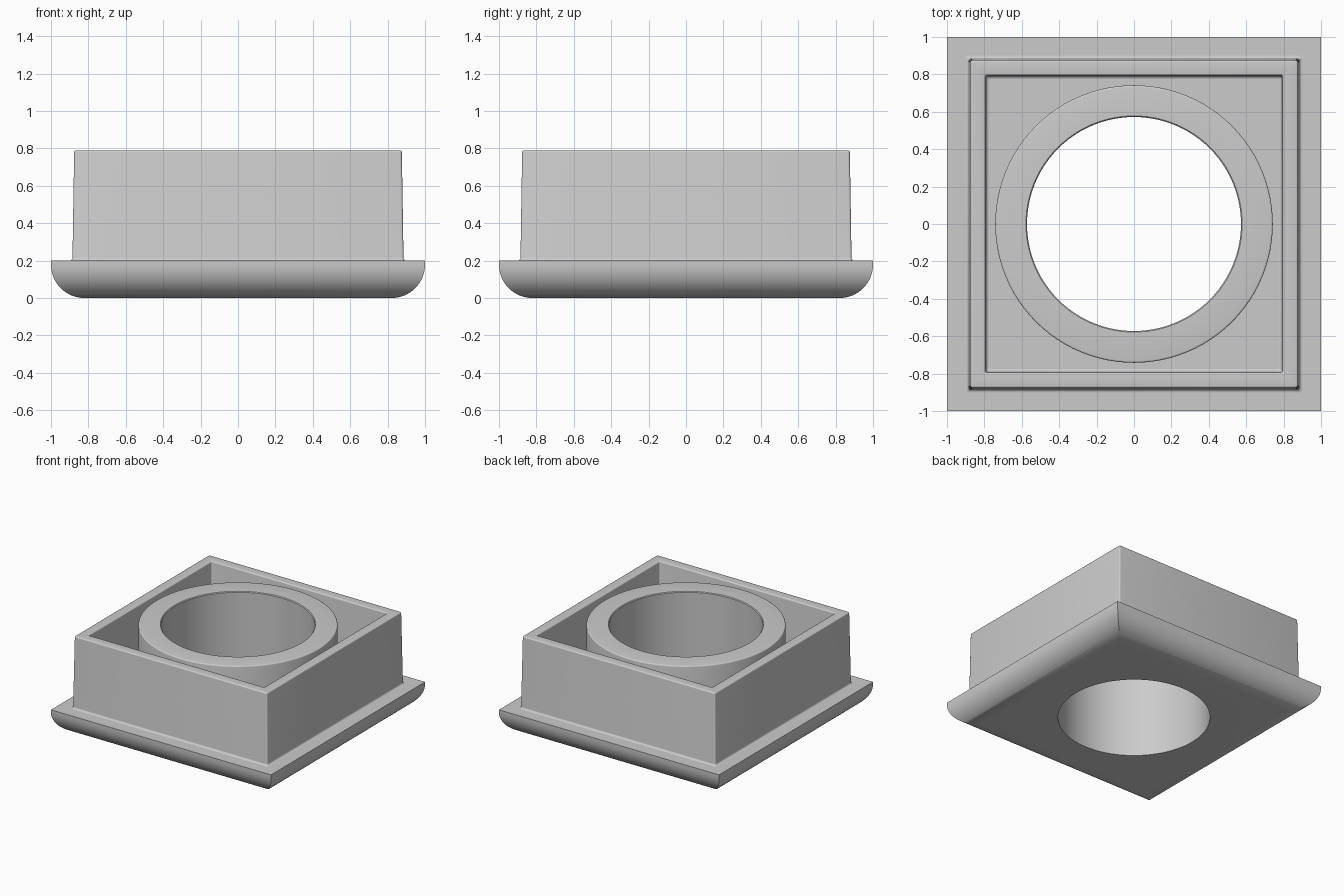
import bpy, bmesh
from math import sin, cos, pi, radians

if "Cube" in bpy.data.objects:
    bpy.data.objects.remove(bpy.data.objects["Cube"], do_unlink=True)

grey = bpy.data.materials.new("plain grey")
grey.use_nodes = True
COLOUR = (0.6, 0.6, 0.6, 1)
grey.diffuse_color = COLOUR
grey.node_tree.nodes["Principled BSDF"].inputs["Base Color"].default_value = COLOUR

SEGMENTS = 96
TOP, FLOOR = 0.79, 0.2
BORE, TUBE = 0.572, 0.742


def circle(r, z):
    return [(r * cos(2 * pi * i / SEGMENTS), r * sin(2 * pi * i / SEGMENTS), z)
            for i in range(SEGMENTS)]


def square(h, z, r=0.0, steps=4):
    """Square of half width h, with corners rounded by radius r."""
    if r == 0:
        return [(h, h, z), (-h, h, z), (-h, -h, z), (h, -h, z)]
    pts = []
    for k, (sx, sy) in enumerate([(1, 1), (-1, 1), (-1, -1), (1, -1)]):
        for i in range(steps + 1):
            a = pi / 2 * (k + i / steps)
            pts.append((sx * (h - r) + r * cos(a), sy * (h - r) + r * sin(a), z))
    return pts


def arc(cx, cz, r, start, end, steps):
    """Profile points (distance, height) along an arc in degrees."""
    return [(cx + r * cos(radians(start + (end - start) * i / steps)),
             cz + r * sin(radians(start + (end - start) * i / steps)))
            for i in range(steps + 1)]


def add_loop(bm, pts):
    verts = [bm.verts.new(p) for p in pts]
    for a, b in zip(verts, verts[1:] + verts[:1]):
        bm.edges.new((a, b))
    return verts


def loft(bm, loops):
    """Skin matching loops; returns the first and last loop."""
    rings = [add_loop(bm, p) for p in loops]
    for lo, hi in zip(rings, rings[1:]):
        n = len(lo)
        for i in range(n):
            j = (i + 1) % n
            bm.faces.new((lo[i], lo[j], hi[j], hi[i]))
    return rings[0], rings[-1]


def fill_between(bm, outer, inner):
    """Flat face between a square loop and the round hole inside it."""
    edges = [bm.edges.get((a, b)) for loop in (outer, inner)
             for a, b in zip(loop, loop[1:] + loop[:1])]
    bmesh.ops.triangle_fill(bm, use_beauty=True, use_dissolve=False, edges=edges)


def finish(bm, name):
    bmesh.ops.recalc_face_normals(bm, faces=bm.faces)
    mesh = bpy.data.meshes.new(name)
    bm.to_mesh(mesh)
    bm.free()
    mesh.materials.append(grey)
    obj = bpy.data.objects.new(name, mesh)
    bpy.context.collection.objects.link(obj)
    bpy.ops.object.select_all(action='DESELECT')
    obj.select_set(True)
    bpy.context.view_layer.objects.active = obj
    bpy.ops.object.shade_smooth_by_angle(angle=radians(35))


# Base plate: rounded lower edge, sharp corners, round bore
bm = bmesh.new()
profile = arc(0.82, 0.18, 0.18, -90, 0, 16) + [(1.0, FLOOR)]
bottom, top = loft(bm, [square(h, z) for h, z in profile])
bore_low, bore_high = loft(bm, [circle(BORE, 0), circle(BORE, FLOOR)])
fill_between(bm, bottom, bore_low)
fill_between(bm, top, bore_high)
finish(bm, "base_plate")

# Square wall: fillet at the foot, slight draft, rounded rim
bm = bmesh.new()
profile = (arc(0.9, FLOOR + 0.015, 0.015, 270, 180, 4)
           + arc(0.866, TOP - 0.01, 0.01, 0, 90, 4)
           + arc(0.805, TOP - 0.01, 0.01, 90, 180, 4)
           + arc(0.775, FLOOR + 0.015, 0.015, 0, -90, 4))
loft(bm, [square(h, z, 0.012) for h, z in profile])
finish(bm, "square_wall")

# Round tube: continues the bore up to the rim
bm = bmesh.new()
profile = ([(BORE, FLOOR), (BORE, TOP - 0.006), (BORE + 0.006, TOP)]
           + arc(TUBE - 0.01, TOP - 0.01, 0.01, 90, 0, 4)
           + [(TUBE, FLOOR)])
loft(bm, [circle(r, z) for r, z in profile])
finish(bm, "round_tube")
